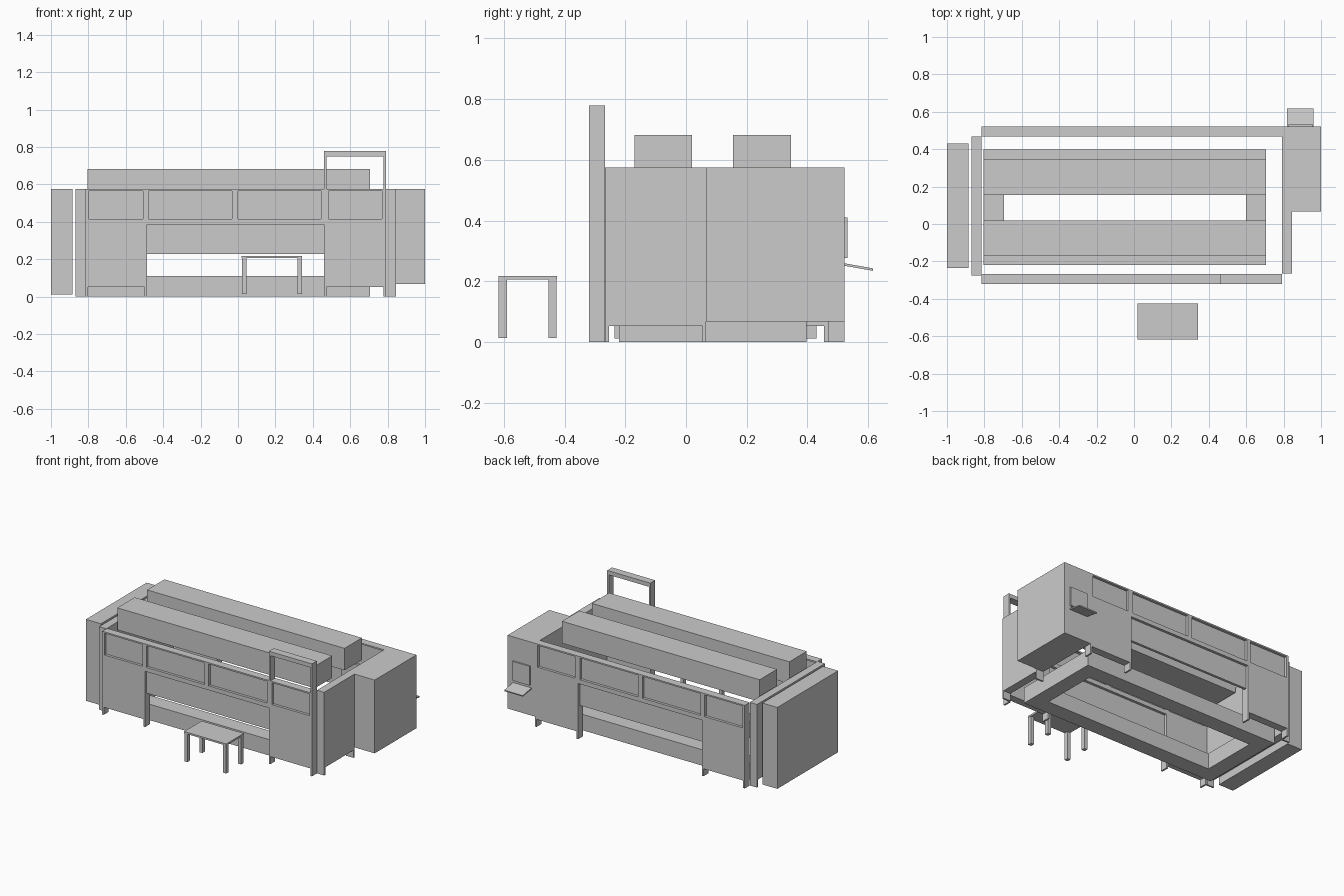
import bpy, bmesh
from math import radians
from mathutils import Matrix, Vector

if "Cube" in bpy.data.objects:
    bpy.data.objects.remove(bpy.data.objects["Cube"])


def part(name, *boxes):
    """One object from boxes given as (x0, x1, y0, y1, z0, z1)."""
    bm = bmesh.new()
    for x0, x1, y0, y1, z0, z1 in boxes:
        m = (Matrix.Translation(((x0 + x1) / 2, (y0 + y1) / 2, (z0 + z1) / 2))
             @ Matrix.Diagonal((x1 - x0, y1 - y0, z1 - z0, 1)))
        bmesh.ops.create_cube(bm, size=1, matrix=m)
    me = bpy.data.meshes.new(name)
    bm.to_mesh(me)
    bm.free()
    ob = bpy.data.objects.new(name, me)
    bpy.context.collection.objects.link(ob)
    return ob


TOP = 0.575      # cabinet height
FOOT = 0.052     # clearance under the panels
LEG = 0.012      # thickness of the plate legs
XL, XR = -0.815, 0.79
OL, OR = -0.487, 0.46   # sides of the low central opening
WINDOWS = [(-0.797, -0.508), (-0.478, -0.032), (0.0, 0.445), (0.485, 0.77)]


def long_wall(name, y0, y1):
    # solid lower ends and rails
    part(name + "_frame",
         (XL, OL, y0, y1, FOOT, 0.415), (OR, XR, y0, y1, FOOT, 0.415),
         (OL, OR, y0, y1, 0.385, 0.415), (XL, XR, y0, y1, 0.565, TOP))
    # mullions between the windows
    edges = [XL] + [x for w in WINDOWS for x in w] + [XR]
    part(name + "_mullions",
         *[(a, b, y0, y1, 0.415, 0.565) for a, b in zip(edges[::2], edges[1::2])])
    # recessed panes and central lower panel
    part(name + "_panes",
         *[(a, b, y0 + 0.018, y1 - 0.018, 0.415, 0.565) for a, b in WINDOWS])
    part(name + "_lower_panel", (OL, OR, y0 + 0.018, y1 - 0.018, 0.227, 0.385))
    # plate legs
    part(name + "_legs",
         *[(x, x + LEG, y0, y1, 0, FOOT) for x in (XL, OL - LEG, OR, XR - LEG)])


def end_wall(name, x0, x1, y0, y1):
    part(name, (x0, x1, y0, y1, FOOT, TOP))
    part(name + "_legs", *[(x0, x1, y, y + LEG, 0, FOOT) for y in (y0, y1 - LEG)])


# enclosure
long_wall("front_wall", -0.32, -0.267)
long_wall("back_wall", 0.468, 0.522)
end_wall("left_wall", -0.87, XL, -0.275, 0.467)
end_wall("right_wall", XR, 0.845, -0.265, 0.066)
part("right_cabinet", (XR, 1.0, 0.066, 0.522, 0.068, TOP))
part("left_cabinet", (-1.0, -0.885, -0.235, 0.43, 0.012, TOP))

# open door frame above the front wall
part("raised_door_frame",
     (OR, OR + LEG, -0.32, -0.267, TOP, 0.75),
     (XR - LEG, XR, -0.32, -0.267, TOP, 0.75),
     (OR, XR, -0.32, -0.267, 0.75, 0.778))

# inner base ring and overhead beams
part("base_ends", (-0.805, -0.695, -0.22, 0.397, 0, 0.11),
     (0.6, 0.707, -0.22, 0.397, 0, 0.11))
part("base_sides", (-0.695, 0.6, -0.22, -0.11, 0, 0.11),
     (-0.695, 0.6, 0.287, 0.397, 0, 0.11))
for name, y0 in (("front_beam", -0.17), ("back_beam", 0.155)):
    part(name, (-0.805, 0.707, y0, y0 + 0.19, 0.53, 0.682))

# screen and tilted tray on the back of the right cabinet
part("screen", (0.825, 0.957, 0.522, 0.532, 0.277, 0.41))
tray = part("tray", (-0.071, 0.071, 0, 0.096, -0.008, 0))
tray.location = Vector((0.888, 0.522, 0.259))
tray.rotation_euler.x = radians(-10)

# stool in front
part("stool_top", (0.02, 0.342, -0.617, -0.425, 0.206, 0.218))
part("stool_legs", *[(x, x + 0.024, y, y + 0.027, 0.013, 0.206)
                     for x in (0.021, 0.317) for y in (-0.617, -0.453)])
